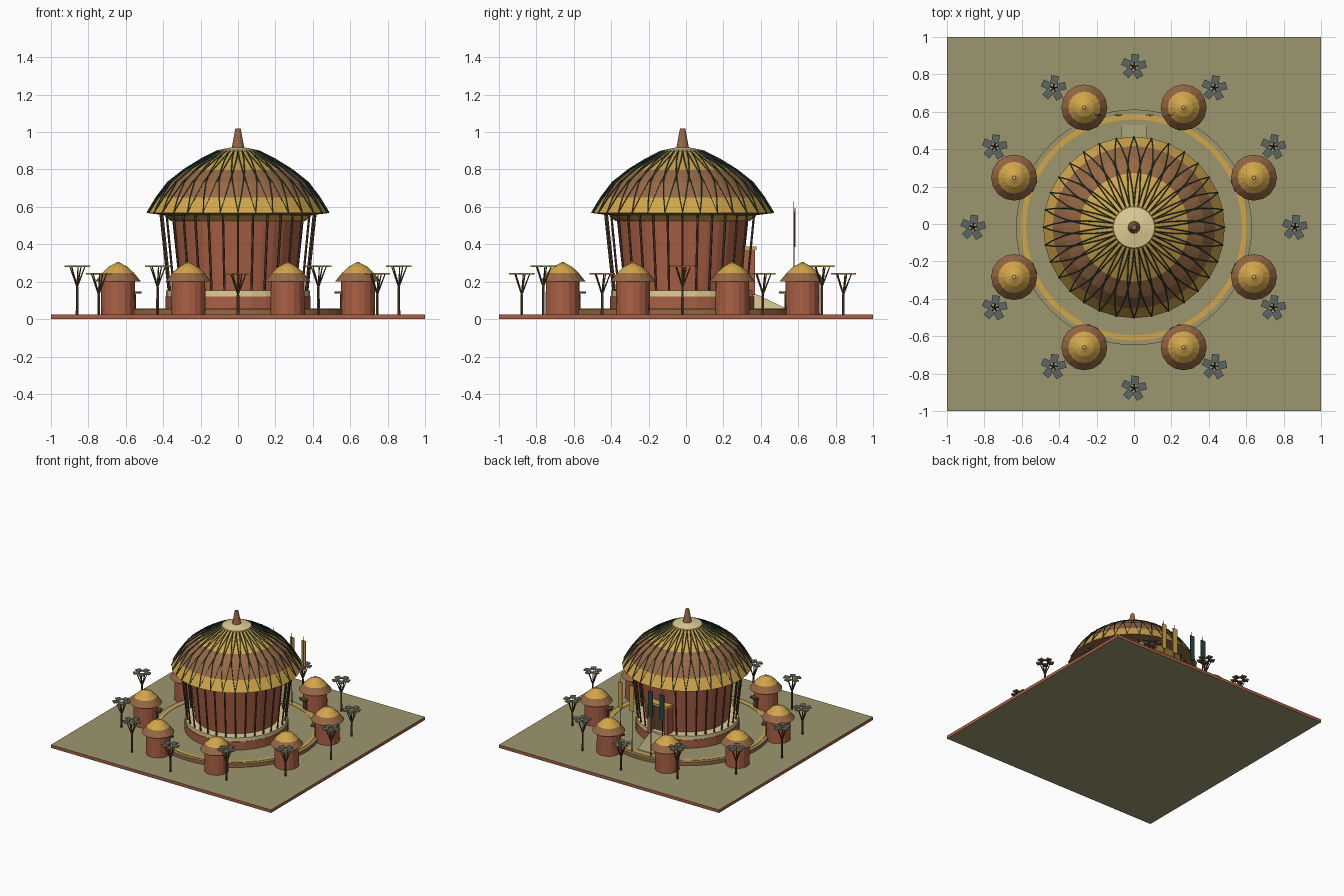
import bpy, bmesh
from math import sin, cos, pi, radians
from mathutils import Vector, Matrix

if "Cube" in bpy.data.objects:
    bpy.data.objects.remove(bpy.data.objects["Cube"])

CENTRE = Vector((0, -0.018, 0))
GROUND = 0.025
COURT = 0.055


def material(name, r, g, b):
    lin = [((c / 255 + 0.055) / 1.055) ** 2.4 for c in (r, g, b)] + [1]
    m = bpy.data.materials.new(name)
    m.use_nodes = True
    m.diffuse_color = lin
    m.node_tree.nodes["Principled BSDF"].inputs["Base Color"].default_value = lin
    return m


OLIVE = material("olive ground", 156, 151, 111)
RED = material("red clay", 170, 96, 69)
GOLD = material("gold thatch", 210, 166, 74)
BROWN = material("brown thatch", 150, 104, 68)
CREAM = material("cream stone", 224, 206, 150)
GREEN = material("dark green", 38, 74, 64)
WOOD = material("dark wood", 92, 68, 50)
LEAF = material("grey green panel", 92, 103, 98)


def finish(name, bm, mats, fix=True):
    if fix:
        bmesh.ops.recalc_face_normals(bm, faces=bm.faces)
    me = bpy.data.meshes.new(name)
    bm.to_mesh(me)
    bm.free()
    for m in mats:
        me.materials.append(m)
    ob = bpy.data.objects.new(name, me)
    bpy.context.collection.objects.link(ob)
    return ob


def polar(r, a, z=0.0):
    return CENTRE + Vector((r * cos(a), r * sin(a), z))


def lathe(name, profile, bands, seg=32, at=CENTRE, closed=False):
    """Turn (radius, height) points round z; one material per band."""
    bm = bmesh.new()
    mats = list(dict.fromkeys(bands))
    rings = [[bm.verts.new(at + Vector((r * cos(2 * pi * i / seg), r * sin(2 * pi * i / seg), z)))
              for i in range(seg)] for r, z in profile]
    pairs = list(zip(rings, rings[1:]))
    if closed:
        pairs.append((rings[-1], rings[0]))
    for k, (lo, hi) in enumerate(pairs):
        for i in range(seg):
            j = (i + 1) % seg
            f = bm.faces.new((lo[i], lo[j], hi[j], hi[i]))
            f.material_index = mats.index(bands[min(k, len(bands) - 1)])
    if not closed:
        bm.faces.new(rings[0][::-1]).material_index = mats.index(bands[0])
        bm.faces.new(rings[-1]).material_index = mats.index(bands[-1])
    return finish(name, bm, mats)


def rods(name, parts, mat, sides=5):
    """Many tapered sticks (start, end, radius, end radius) in one mesh."""
    bm = bmesh.new()
    for a, b, r1, r2 in parts:
        d = b - a
        mtx = Matrix.Translation((a + b) / 2) @ d.to_track_quat('Z', 'Y').to_matrix().to_4x4()
        bmesh.ops.create_cone(bm, cap_ends=True, segments=sides, radius1=r1, radius2=r2,
                              depth=d.length, matrix=mtx)
    return finish(name, bm, [mat], False)


def boxes(name, places, size, side_mat, flat_mat):
    """Equal boxes at (centre, turn), with one material for sides and one for top and bottom."""
    bm = bmesh.new()
    for centre, turn in places:
        bmesh.ops.create_cube(bm, size=1, matrix=Matrix.Translation(centre)
                              @ Matrix.Rotation(turn, 4, 'Z') @ Matrix.Diagonal((*size, 1)))
    bm.normal_update()
    mats = list(dict.fromkeys((side_mat, flat_mat)))
    for f in bm.faces:
        f.material_index = mats.index(flat_mat if abs(f.normal.z) > 0.5 else side_mat)
    return finish(name, bm, mats, False)


def box(name, centre, size, mat, turn=0.0):
    return boxes(name, [(Vector(centre), turn)], size, mat, mat)


# Ground slab: olive faces, red edges
boxes("ground_slab", [(Vector((0, 0, GROUND / 2)), 0)], (2, 2, GROUND), RED, OLIVE)

# Raised courtyard with a gold ring path
lathe("courtyard_edge", [(0.63, GROUND), (0.63, COURT - 0.002)], [BROWN], 64)
lathe("courtyard", [(0.63, COURT - 0.002), (0.63, COURT)], [OLIVE], 64)
lathe("ring_path", [(0.605, COURT), (0.605, 0.058), (0.577, 0.058), (0.577, COURT)],
      [GOLD], 64, closed=True)

# Plinth, terrace and main drum
lathe("plinth", [(0.388, COURT), (0.388, 0.122)], [RED])
lathe("terrace", [(0.384, 0.122), (0.384, 0.153)], [CREAM])
lathe("drum", [(0.312, 0.153), (0.352, 0.535)], [RED])
lathe("drum_crown", [(0.36, 0.525), (0.395, 0.553)], [GOLD])

# Domed roof
rows = [(0.485, 0.567), (0.435, 0.65), (0.375, 0.73), (0.29, 0.797), (0.20, 0.852), (0.112, 0.897)]
lathe("roof", [(0.37, 0.553)] + rows, [BROWN, GOLD, BROWN, BROWN, GOLD, GOLD])
lathe("roof_cap", [(0.115, 0.893), (0.11, 0.903), (0.035, 0.918)], [CREAM])
lathe("spire", [(0.034, 0.912), (0.014, 1.02)], [BROWN], 12)

# Roof lattice: two families of ribs twisting opposite ways
N = 32
angles = [2 * pi * i / N for i in range(N)]
step = angles[1] / (len(rows) - 1)
rods("roof_lattice", [(polar(lo[0] + 0.002, a + side * k * step, lo[1] + 0.002),
                       polar(hi[0] + 0.002, a + side * (k + 1) * step, hi[1] + 0.002), 0.003, 0.003)
                      for a in angles for side in (-1, 1)
                      for k, (lo, hi) in enumerate(zip(rows, rows[1:]))], GREEN, 4)

# Leaning columns, open at the rear entrance
rods("columns", [(polar(0.37, a, 0.15), polar(0.414, a, 0.567), 0.0065, 0.0065)
                 for a in angles if abs(a - pi / 2) > 0.22], WOOD, 6)

# Entrance portal with door and lintel
for s, side in ((1, "left"), (-1, "right")):
    box(side + "_door_jamb", (s * 0.075, 0.335, 0.25), (0.03, 0.07, 0.24), RED)
box("door_lintel", (0, 0.34, 0.378), (0.19, 0.075, 0.018), GOLD)
box("door", (0, 0.31, 0.25), (0.13, 0.04, 0.24), WOOD)

# Entrance ramp: cream sides, olive walkway
bm = bmesh.new()
side_shape = [(0.34, COURT), (0.53, COURT), (0.53, 0.06), (0.36, 0.14), (0.34, 0.14)]
face = bm.faces.new([bm.verts.new((-0.07, y, z)) for y, z in side_shape])
out = bmesh.ops.extrude_face_region(bm, geom=[face])
bmesh.ops.translate(bm, vec=(0.14, 0, 0), verts=[v for v in out["geom"] if isinstance(v, bmesh.types.BMVert)])
ramp = finish("entrance_ramp", bm, [CREAM, OLIVE])
for p in ramp.data.polygons:
    p.material_index = 1 if p.normal.z > 0.5 else 0

# Banners on poles beside the entrance
for x, mat, name in ((0.085, GOLD, "left_inner"), (0.19, GOLD, "left_outer"),
                     (-0.085, GREEN, "right_inner"), (-0.19, GREEN, "right_outer")):
    rods(name + "_banner_pole", [(Vector((x, 0.577, GROUND)), Vector((x, 0.577, 0.63)), 0.004, 0.002)], WOOD)
    box(name + "_banner", (x, 0.582, 0.49), (0.04, 0.006, 0.21), mat)

# Ring of round huts, doors facing the centre
for i in range(8):
    a = radians(22.5 + 45 * i)
    at = polar(0.694, a)
    lathe(f"hut_{i}_wall", [(0.092, GROUND), (0.09, 0.21)], [RED], 16, at)
    lathe(f"hut_{i}_roof", [(0.08, 0.205), (0.123, 0.2), (0.085, 0.247), (0.05, 0.28), (0.012, 0.3)],
          [BROWN, BROWN, GOLD, GOLD], 16, at)
    lathe(f"hut_{i}_knob", [(0.012, 0.297), (0.008, 0.306)], [CREAM], 8, at)
    box(f"hut_{i}_door", polar(0.694 - 0.088, a, 0.09), (0.012, 0.045, 0.09), WOOD, a)
    box(f"hut_{i}_lintel", polar(0.694 - 0.1, a, 0.142), (0.045, 0.065, 0.012), WOOD, a)

# Outer ring of branching masts with flat panels, alternating in height
wood, panels = [], []
for i in range(12):
    a = radians(30 * i)
    top = 0.282 if i % 2 == 0 else 0.242
    fork = polar(0.86, a, top - 0.11)
    wood.append((polar(0.86, a, GROUND), fork, 0.008, 0.007))
    for k in range(5):
        b = 2 * pi * k / 5 + 0.2
        tip = polar(0.86, a, top) + 0.043 * Vector((cos(b), sin(b), 0))
        wood.append((fork, tip, 0.005, 0.003))
        panels.append((tip, b))
rods("tree_branches", wood, WOOD)
boxes("tree_panels", panels, (0.046, 0.04, 0.008), GOLD, LEAF)
